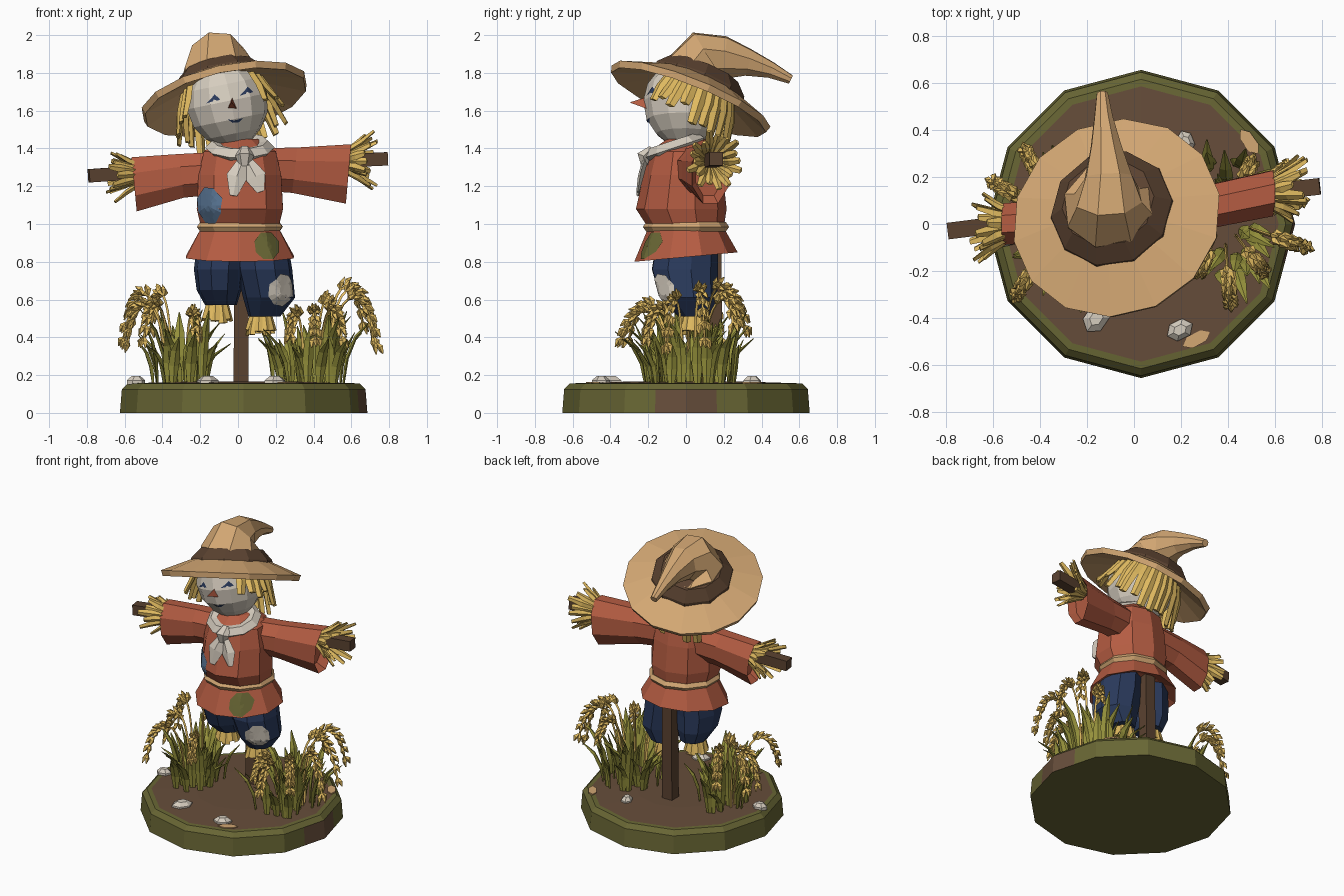
import bpy, bmesh, math, random
from mathutils import Vector as V, Matrix
from mathutils.bvhtree import BVHTree
from mathutils.geometry import interpolate_bezier

if "Cube" in bpy.data.objects:
    bpy.data.objects.remove(bpy.data.objects["Cube"])

random.seed(7)
U = random.uniform

def mat(name, r, g, b):
    m = bpy.data.materials.new(name)
    lin = [(c / 255 / 12.92) if c < 11 else ((c / 255 + 0.055) / 1.055) ** 2.4 for c in (r, g, b)]
    m.diffuse_color = (*lin, 1)
    m.use_nodes = True
    m.node_tree.nodes["Principled BSDF"].inputs["Base Color"].default_value = m.diffuse_color
    return m

TAN, WOOD, SOIL = mat("tan", 212, 168, 116), mat("dark wood", 90, 66, 48), mat("soil", 102, 77, 58)
RED, NAVY, BLUE = mat("rust red", 180, 92, 66), mat("navy", 42, 58, 92), mat("faded blue", 86, 114, 144)
STRAW, LEAF = mat("straw", 224, 186, 96), mat("leaf green", 150, 146, 60)
MOSS, CREAM = mat("moss green", 104, 102, 52), mat("cream", 214, 205, 191)

def build(name, acc, mats, fix=True):
    verts, faces, idx = acc
    me = bpy.data.meshes.new(name)
    me.from_pydata([tuple(v) for v in verts], [], faces)
    for m in mats:
        me.materials.append(m)
    me.polygons.foreach_set("material_index", idx)
    if fix:
        bm = bmesh.new()
        bm.from_mesh(me)
        bmesh.ops.recalc_face_normals(bm, faces=bm.faces)
        bm.to_mesh(me)
        bm.free()
    ob = bpy.data.objects.new(name, me)
    bpy.context.collection.objects.link(ob)
    return ob

def new():
    return ([], [], [])

def loft(acc, rings, m=0):
    """Skin a list of equal-length point rings and cap both ends."""
    verts, faces, idx = acc
    o, n = len(verts), len(rings[0])
    for r in rings:
        verts.extend(r)
    fs = [[o + k * n + i, o + k * n + (i + 1) % n, o + (k + 1) * n + (i + 1) % n, o + (k + 1) * n + i]
          for k in range(len(rings) - 1) for i in range(n)]
    fs += [list(range(o, o + n)), list(range(len(verts) - n, len(verts)))]
    faces.extend(fs)
    idx.extend([m] * len(fs))

def ring(c, rx, ry, n, R=Matrix.Identity(3), ph=0.0):
    return [V(c) + R @ V((rx * math.cos(ph + math.tau * i / n), ry * math.sin(ph + math.tau * i / n), 0)) for i in range(n)]

def tube(acc, pts, rad, n=4, ref=(0, 0, 1), ph=0.0):
    """Sweep an ellipse (a, b) along a path."""
    pts = [V(p) for p in pts]
    rings = []
    for k, p in enumerate(pts):
        t = (pts[min(k + 1, len(pts) - 1)] - pts[max(k - 1, 0)]).normalized()
        s = t.cross(V(ref))
        s = s.normalized() if s.length > 1e-3 else V((1, 0, 0))
        u = s.cross(t)
        a, b = rad[k]
        rings.append([p + s * a * math.cos(ph + math.tau * i / n) + u * b * math.sin(ph + math.tau * i / n) for i in range(n)])
    loft(acc, rings)

def patch(name, target, outline, o, d, m, off=0.007):
    """Thin plate: outline (u, v) about o, projected on target along d."""
    bvh = BVHTree.FromPolygons([v.co for v in target.data.vertices], [list(p.vertices) for p in target.data.polygons])
    d = V(d).normalized()
    u = d.cross(V((0, 0, 1))).normalized()
    dense = []
    for (a, b), (c, e) in zip(outline, outline[1:] + outline[:1]):
        dense += [(a, b), ((a + c) / 2, (b + e) / 2)]
    cx, cy = sum(p[0] for p in dense) / len(dense), sum(p[1] for p in dense) / len(dense)
    n, verts = len(dense), []
    for f in (1, 0.66, 0.33, 0.01):
        for a, b in dense:
            q = V(o) + u * (cx + (a - cx) * f) + V((0, 0, cy + (b - cy) * f))
            hit = bvh.ray_cast(q - d * 2, d)[0]
            verts.append((hit if hit else q) - d * off)
    faces = []
    for k in range(3):
        for i in range(n):
            f = [k * n + i, k * n + (i + 1) % n, (k + 1) * n + (i + 1) % n, (k + 1) * n + i]
            nn = (verts[f[1]] - verts[f[0]]).cross(verts[f[2]] - verts[f[0]])
            faces.append(f if nn.dot(d) < 0 else f[::-1])
    return build(name, (verts, faces, [0] * len(faces)), [m], False)

def blob(rx, rz, n=8):
    return [(rx * U(.92, 1.12) * math.cos(math.tau * (i + .5) / n), rz * U(.92, 1.12) * math.sin(math.tau * (i + .5) / n)) for i in range(n)]

# ground disc: 12 flat sides, each split in two; a soil scar on the +x side
def disc_ring(r, z):
    c = ring((0.03, 0, z), r, r, 12)
    return [p for i in range(12) for p in (c[i], (c[i] + c[(i + 1) % 12]) / 2)]
a = new()
loft(a, [disc_ring(.655, 0), disc_ring(.645, .125), disc_ring(.615, .155), disc_ring(.585, .157), disc_ring(.3, .166)])
for i in range(len(a[1])):
    k, s = divmod(i, 24)
    if i != 96 and (k >= 3 or (k == 0 and s in (0, 23))):
        a[2][i] = 1
build("ground", a, [MOSS, SOIL])
for x, y in ((.49, .35), (.265, -.49)):
    a = new()
    loft(a, [ring((x, y, z), .065, .03, 6, Matrix.Rotation(math.atan2(y, x) + 1.57, 3, 'Z')) for z in (.155, .164)])
    build("dry_spot", a, [TAN])

# stones: flat faceted lumps
for x, y, s in ((-.16, -.4, .07), (.195, -.45, .06), (.22, .35, .05), (-.54, -.06, .05)):
    a = new()
    rot = Matrix.Rotation(U(0, 3), 3, 'Z')
    loft(a, [ring((x, y, z), s * f, s * f * .75, 6, rot) for z, f in ((.15, 1), (.172, 1), (.194, .5))])
    build("stone", a, [CREAM])

# post and arm stick
a = new()
tube(a, [(.015, .155, .12), (.02, .15, .95)], [(.056, .056), (.052, .052)], 4, (0, 1, 0), math.pi / 4)
build("post", a, [WOOD])
a = new()
tube(a, [(-.79, -.03, 1.255), (0, .07, 1.31), (.79, .16, 1.345)], [(.05, .05)] * 3, 4, (0, 0, 1), math.pi / 4)
build("arm_stick", a, [WOOD])

# trouser legs with straw tufts
legs = []
for name, spec in (("left_leg", [(-.09, 0, .88, .13, .17), (-.1, -.01, .76, .135, .175), (-.1, .01, .65, .12, .155), (-.09, .04, .57, .085, .1)]),
                   ("right_leg", [(.13, 0, .88, .14, .17), (.14, -.01, .76, .15, .18), (.165, .01, .61, .14, .155), (.14, .045, .51, .085, .09)])):
    a = new()
    loft(a, [ring((x, y, z), rx, ry, 9, ph=.2) for x, y, z, rx, ry in spec])
    legs.append(build(name, a, [NAVY]))
    a = new()
    x, y, z = spec[-1][:3]
    x -= .02
    for i in range(11):
        t = math.tau * i / 11
        c, s = math.cos(t), math.sin(t)
        tube(a, [(x + .04 * c, y + .04 * s, z + .03), (x + .075 * c, y + .07 * s, z - U(.07, .1))], [(.014, .024), (.01, .026)], 4, (-s, c, 0))
    build(name + "_straw", a, [STRAW])

# shirt body with flared hem
T = Matrix.Rotation(.09, 3, 'X')
a = new()
loft(a, [ring((.01, 0, z), rx, ry, 10, T, .31) if z < .9 else ring((.01, y, z), rx, ry, 10, ph=.31) for z, y, rx, ry in (
    (.87, 0, .2, .19), (.825, 0, .3, .275), (.98, 0, .215, .2), (1.08, -.025, .24, .24),
    (1.26, -.015, .23, .21), (1.385, -.01, .2, .18), (1.45, 0, .1, .1))])
shirt = build("shirt", a, [RED])

# sleeves: hollow flared cuffs
for name, path, rad in (
        ("left_sleeve", [(-.1, .02, 1.27), (-.3, .015, 1.255), (-.55, 0, 1.21), (-.5, 0, 1.22)], [(.11, .12), (.1, .125), (.095, .155), (.07, .12)]),
        ("right_sleeve", [(.1, .03, 1.29), (.3, .07, 1.285), (.585, .13, 1.265), (.53, .12, 1.27)], [(.11, .12), (.1, .13), (.105, .17), (.075, .13)])):
    a = new()
    s = -1 if path[0][0] < 0 else 1
    loft(a, [[V(p) + V((s * .015 * math.sin(q), w * math.cos(q), h * math.sin(q))) for q in [math.pi / 4 * (i + .5) for i in range(8)]]
             for p, (w, h) in zip(path, rad)])
    build(name, a, [RED])

# straw hands
for name, c, d in (("left_hand_straw", (-.5, 0, 1.265), (-1, -.12, -.05)), ("right_hand_straw", (.55, .13, 1.33), (1, .12, .03))):
    a = new()
    d = V(d).normalized()
    for i in range(18):
        t = math.tau * i / 18
        out = V((0, math.cos(t), math.sin(t)))
        L, w = U(.12, .2), U(.07, .16)
        p = V(c) + out * .04
        tube(a, [p, p + d * L * .6 + out * w * .4, p + d * L + out * w * .75], [(.012, .014), (.024, .013), (.016, .008)], 4, out)
    build(name, a, [STRAW])

# belt and neckerchief
def torus(name, loc, rot, sc, R, r, m):
    bpy.ops.mesh.primitive_torus_add(major_segments=10, minor_segments=5, major_radius=R, minor_radius=r, location=loc, rotation=rot)
    ob = bpy.context.object
    ob.name, ob.scale = name, sc
    ob.data.materials.append(m)
torus("belt", (.01, 0, .985), (0, 0, .31), (1, .95, 1), .212, .027, TAN)
torus("neckerchief", (.01, -.06, 1.405), (.32, 0, 0), (1.05, 1, .8), .125, .05, CREAM)
a = new()
tube(a, [(.035, -.18, 1.4), (.035, -.225, 1.36), (.035, -.22, 1.31)], [(.03, .02), (.05, .04), (.03, .02)], 6, (0, 1, 0))
for x, z in ((-.025, 1.15), (.12, 1.17)):
    tube(a, [(.035, -.21, 1.36), ((x + .035) / 2 + (x - .035) * .2, -.24, 1.25), (x, -.255, z)], [(.02, .015), (.055, .015), (.02, .008)], 4, (0, 1, 0))
build("neckerchief_knot", a, [CREAM])
a = new()
loft(a, [ring((-.01, -.01, z), .08, .08, 8) for z in (1.38, 1.5)])
build("neck", a, [CREAM])

# cloth patches
patch("blue_patch", shirt, blob(.085, .1), (-.165, -.2, 1.1), (.35, 1, 0), BLUE)
patch("green_patch", shirt, blob(.075, .075), (.155, -.2, .88), (-.15, 1, 0), MOSS)
patch("knee_patch", legs[1], blob(.085, .085), (.215, -.09, .65), (-.6, .78, 0), CREAM)

# head, tilted with the hat
HC = V((-.055, -.01, 1.63))
H = Matrix.Rotation(-.2, 3, 'Y')
a = new()
loft(a, [ring(HC + H @ V((0, 0, z)), r, r, 12, H, .1) for z, r in ((-.205, .09), (-.155, .15), (-.08, .2), (.02, .218), (.11, .195), (.17, .15), (.21, .08))])
head = build("head", a, [CREAM])
a = new()
tube(a, [(-.03, -.19, 1.63), (-.034, -.295, 1.643)], [(.032, .05), (.002, .002)], 3, (0, 0, 1), math.pi / 2)
build("nose", a, [RED])
for x, z in ((-.13, 1.655), (.045, 1.695)):
    patch("eye", head, [(-.036, -.016), (-.012, .008), (.006, .032), (.036, .004), (.02, -.002), (.006, .01), (-.004, -.006)], (x, -.2, z), (0, 1, 0), NAVY, .006)
patch("mouth", head, [(-.045, .004), (-.01, -.003), (.04, .012), (.012, -.013), (-.018, -.014)], (-.01, -.2, 1.55), (0, 1, 0), NAVY, .006)

# hat: tilted brim, band and crown folded back to a point
C, N = V((-.07, .02, 1.66)), V((-.23, .4, 1)).normalized()
R = V((0, 0, 1)).rotation_difference(N).to_matrix()
a = new()
loft(a, [ring(C + N * h, r, r, 14, R, .2) for r, h in ((.2, .075), (.44, -.018), (.452, .018), (.25, .1))])
build("hat_brim", a, [TAN])
a = new()
loft(a, [ring(C + N * h + V((-.005, .01, 0)), r, r, 10, R, .1) for r, h in ((.268, .08), (.262, .105), (.2, .17))])
build("hat_band", a, [WOOD])
a = new()
tube(a, [C + N * .13, C + N * .17, (-.11, .11, 1.885), (-.11, .2, 1.88), (-.12, .33, 1.855), (-.13, .45, 1.815), (-.135, .555, 1.765)],
     [(.2, .2), (.198, .2), (.155, .15), (.12, .105), (.075, .068), (.045, .042), (.025, .025)], 8, (1, 0, 0), .3)
build("hat_crown", a, [TAN])

# chunky straw hair under the brim, open at the face
a = new()
for i in range(21):
    t = math.radians(-38 + 256 * i / 20) + U(-.04, .04)
    c, s = math.cos(t), math.sin(t)
    r = U(.26, .3)
    low = U(.09, .17) + .09 * max(0, s)
    tube(a, [C + R @ V((.215 * c, .215 * s, .06)), C + R @ V((.25 * c, .25 * s, -.03)), C + R @ V((r * c, r * s, -low))],
         [(.014, .032), (.016, .034), (.012, .026)], 4, R @ V((-s, c, 0)))
build("hair", a, [STRAW])

# wheat clumps: blades, then arching stalks with grains
def clump(name, cx, cy, rx, ry, count, tips):
    a = new()
    for i in range(count):
        t, q = U(0, math.tau), math.sqrt(U(.05, 1))
        b = V((cx + rx * q * math.cos(t), cy + ry * q * math.sin(t), .15))
        t += U(-.7, .7)
        d = V((math.cos(t), math.sin(t), 0))
        h, reach = U(.2, .4), U(.03, .17)
        pts = [b + d * reach * f * f + V((0, 0, h * g)) for f, g in ((0, 0), (.35, .4), (.65, .72), (1, 1))]
        tube(a, pts, [(.006, .016), (.01, .03), (.009, .026), (.002, .003)], 4, (-d.y, d.x, 0))
    build(name + "_blades", a, [LEAF])
    a = new()
    for x, y, z, peak in tips:
        b = V((cx + (x - cx) * .3, cy + (y - cy) * .3, .15))
        e = V((x, y, z))
        m = b.lerp(e, .75)
        pts = interpolate_bezier(b, b + V((0, 0, peak - .1)), V((m.x, m.y, peak * 1.12)), e, 13)
        side = V((b.y - e.y, e.x - b.x, 0)).normalized()
        tube(a, pts, [(.008, .008)] * 13, 3, side)
        for k in range(6, 13):
            tan = (pts[k] - pts[k - 1]).normalized()
            for g in (side, -side, tan.cross(side)):
                o = (g + V((U(-.3, .3), U(-.3, .3), U(-.3, .3)))).normalized()
                p = pts[k] + o * .004
                tube(a, [p, p + tan * .024 + o * .016, p + tan * .058 + o * .022], [(.005, .005), (.015, .018), (.003, .003)], 4, o)
    build(name + "_grain", a, [STRAW])

clump("left_wheat", -.3, 0, .15, .23, 36, [(-.46, .31, .46, .66), (-.6, .18, .4, .67), (-.58, .03, .38, .6), (-.5, -.3, .4, .6), (-.22, -.2, .42, .53)])
clump("right_wheat", .38, .02, .2, .24, 46, [(.66, .25, .48, .7), (.5, .26, .5, .6), (.71, .1, .4, .7), (.73, -.1, .37, .65),
                                           (.41, -.33, .4, .55), (.28, -.2, .42, .53), (.55, -.2, .4, .57)])
